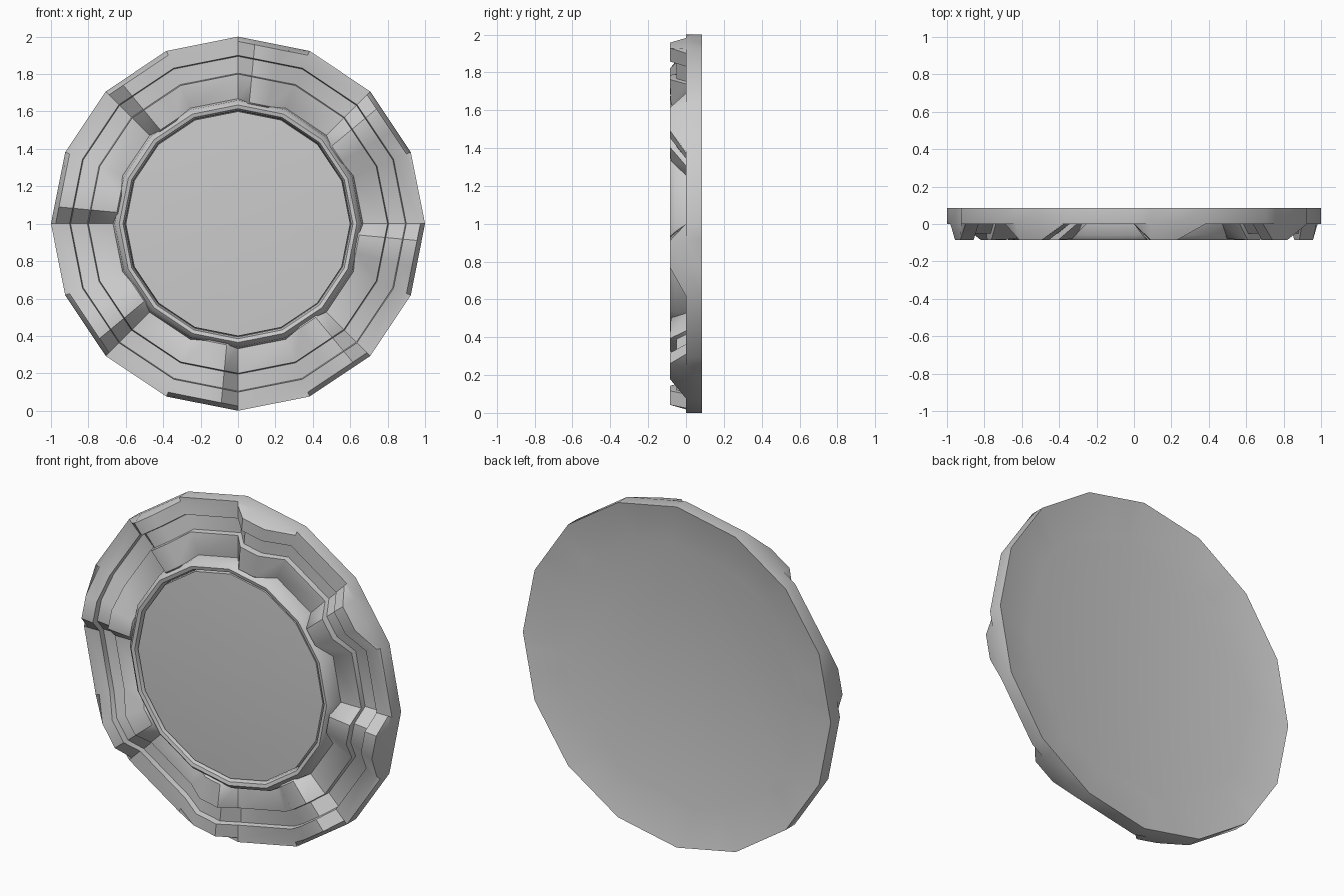
import bpy
import bmesh
from math import sin, cos, radians
from mathutils import Vector

cube = bpy.data.objects.get("Cube")
if cube:
    bpy.data.objects.remove(cube)

SIDES = 16
grey = bpy.data.materials.new("plain grey")
grey.use_nodes = True
colour = (0.6, 0.6, 0.6, 1)
grey.diffuse_color = colour
grey.node_tree.nodes["Principled BSDF"].inputs["Base Color"].default_value = colour


def corner(i):
    a = radians(360 / SIDES * i)
    return Vector((cos(a), 0, sin(a)))


# Rim stations: every second side carries a raised spoke between its corners
stations = []
for i in range(1, SIDES, 2):
    a, b = corner(i), corner(i + 1)
    stations += [(a, 0), (a.lerp(b, 0.38), 1), (a.lerp(b, 0.76), 1), (b, 0)]


def lathe(name, rows, cap_first=False, cap_last=False, angle=40):
    """Loft rows of (radius, low depth, raised depth) around the disc."""
    bm = bmesh.new()
    loops = []
    for r, low, high in rows:
        loops.append([bm.verts.new((p.x * r, high if up else low, 1 + p.z * r))
                      for p, up in stations])
    n = len(stations)
    for l1, l2 in zip(loops, loops[1:]):
        for i in range(n):
            j = (i + 1) % n
            bm.faces.new((l1[i], l1[j], l2[j], l2[i]))
    if cap_first:
        bm.faces.new(loops[0])
    if cap_last:
        bm.faces.new(loops[-1])
    bmesh.ops.recalc_face_normals(bm, faces=bm.faces)
    mesh = bpy.data.meshes.new(name)
    bm.to_mesh(mesh)
    bm.free()
    mesh.materials.append(grey)
    obj = bpy.data.objects.new(name, mesh)
    bpy.context.collection.objects.link(obj)
    bpy.ops.object.select_all(action="DESELECT")
    obj.select_set(True)
    bpy.context.view_layer.objects.active = obj
    bpy.ops.object.shade_smooth_by_angle(angle=radians(angle))
    return obj


def level(r, y):
    return (r, y, y)


# Dished back, outer wall and wavy face with a ring groove
lathe("wavy_rim", [
    level(0.78, 0.04), level(1, 0.085), level(1, 0),
    (0.975, 0, -0.085), (0.9, 0, -0.085),
    (0.895, 0.03, -0.05), (0.805, 0.03, -0.05),
    (0.8, 0, -0.085), (0.66, 0, -0.08), level(0.6, 0.02),
], cap_first=True, cap_last=True)

# Raised ring around the centre
lathe("hub_ring", [
    level(0.67, 0.01), level(0.66, -0.06), level(0.635, -0.085),
    level(0.615, -0.08), level(0.605, -0.055), level(0.6, 0.01),
], cap_first=True, cap_last=True, angle=50)

# Slightly domed centre cap
lathe("centre_cap", [
    level(0.604, 0), level(0.6, -0.07), level(0.45, -0.077),
    level(0.25, -0.082), level(0.05, -0.084),
], cap_first=True, cap_last=True)
